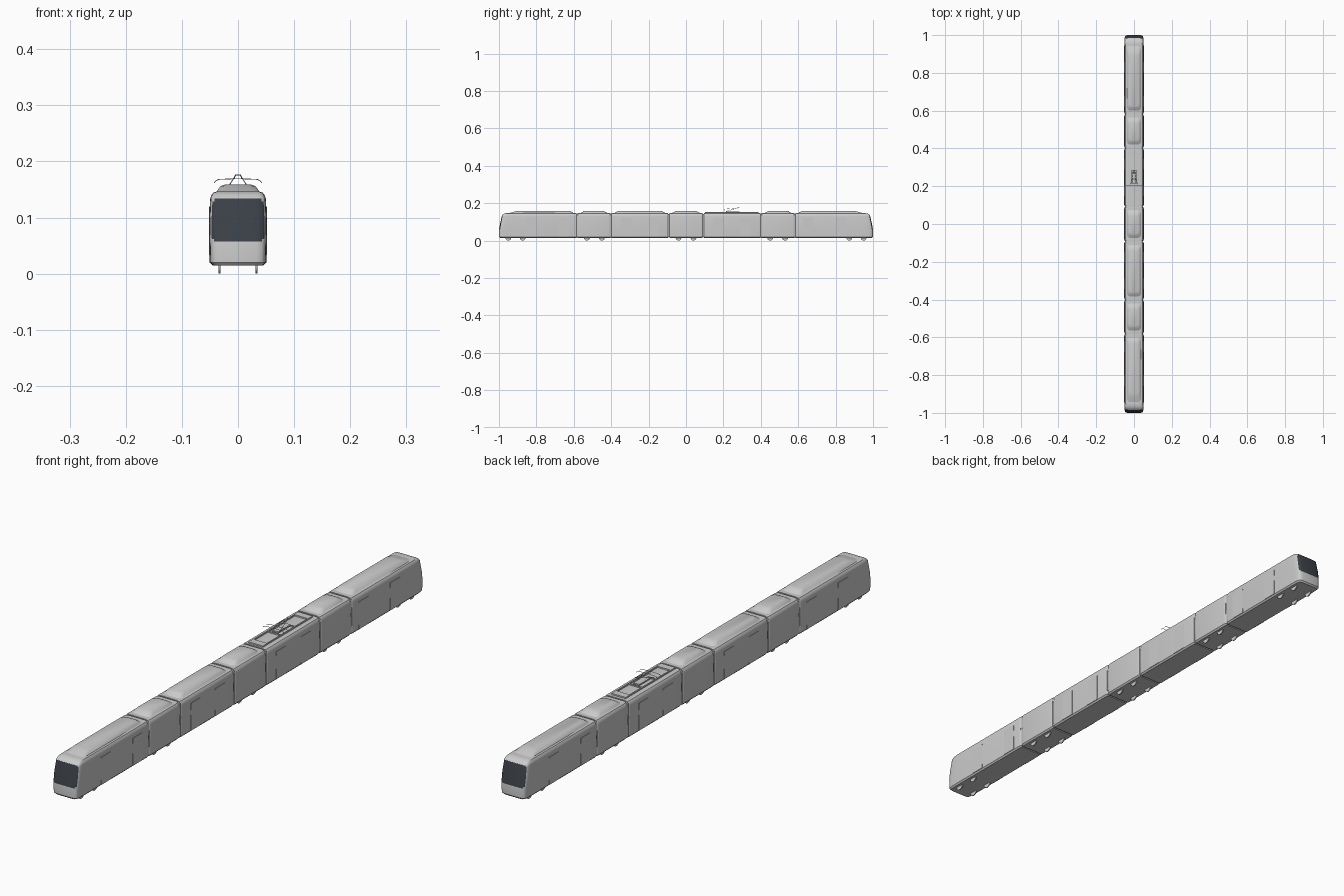
import bpy, bmesh, math
from mathutils import Vector

if "Cube" in bpy.data.objects:
    bpy.data.objects.remove(bpy.data.objects["Cube"])


def material(name, rgb):
    m = bpy.data.materials.new(name)
    m.use_nodes = True
    m.diffuse_color = (*rgb, 1)
    m.node_tree.nodes["Principled BSDF"].inputs["Base Color"].default_value = (*rgb, 1)
    return m


PAINT = material("light grey paint", (0.6, 0.6, 0.6))
GLASS = material("dark slate glass", (0.045, 0.054, 0.066))


def finish(bm, name, mats, smooth=True):
    bmesh.ops.recalc_face_normals(bm, faces=bm.faces)
    me = bpy.data.meshes.new(name)
    bm.to_mesh(me)
    bm.free()
    ob = bpy.data.objects.new(name, me)
    bpy.context.collection.objects.link(ob)
    for m in mats:
        me.materials.append(m)
    if smooth:
        bpy.ops.object.select_all(action="DESELECT")
        ob.select_set(True)
        bpy.context.view_layer.objects.active = ob
        bpy.ops.object.shade_smooth_by_angle(angle=math.radians(32))


def box(name, center, size, bevel=0):
    bm = bmesh.new()
    bmesh.ops.create_cube(bm, size=1)
    for v in bm.verts:
        v.co = Vector(a * b for a, b in zip(v.co, size)) + Vector(center)
    if bevel:
        bmesh.ops.bevel(bm, geom=bm.edges[:], offset=bevel, segments=2, affect="EDGES", profile=0.5)
    finish(bm, name, [PAINT], False)


def rod(name, points, radius):
    cu = bpy.data.curves.new(name, "CURVE")
    cu.dimensions = "3D"
    cu.bevel_depth = radius
    cu.bevel_resolution = 1
    cu.use_fill_caps = True
    sp = cu.splines.new("POLY")
    sp.points.add(len(points) - 1)
    for p, co in zip(sp.points, points):
        p.co = (*co, 1)
    cu.materials.append(PAINT)
    bpy.context.collection.objects.link(bpy.data.objects.new(name, cu))


# Half cross-section of a car from floor to roof: width, height, nose setback
SECTION = [(.045, .0145, .006), (.050, .02, .001), (.051, .057, 0), (.0511, .062, .001),
           (.0517, .09, .006), (.0499, .129, .015), (.0495, .134, .016), (.0475, .140, .022),
           (.044, .1445, .030), (.036, .147, .042)]
NOSE = [(0, .66), (.0025, .84), (.006, .915), (.013, .965), (.028, .99), (.06, 1)]
JOINT = [(0, .95), (.003, .985), (.007, 1)]
N = len(SECTION)


def car(name, y0, y1):
    bm = bmesh.new()
    rings = []

    def add_ring(end, inward, d, sx, nose):
        ring = []
        for side in (1, -1):
            for x, z, back in SECTION:
                y = d + (back * (1 - d / .06) if nose else 0)
                ring.append(bm.verts.new((side * x * sx, end + inward * y, z)))
        rings.append(ring)

    front, rear = y0 < -.99, y1 > .99
    for d, s in NOSE if front else JOINT:
        add_ring(y0, 1, d, s, front)
    for d, s in reversed(NOSE if rear else JOINT):
        add_ring(y1, -1, d, s, rear)
    # sides, roof and floor; the outer glass strip is shorter, giving cut corners
    for k, (a, b) in enumerate(zip(rings, rings[1:])):
        strip = k if front else len(rings) - 2 - k if rear else N
        rows = {0: range(2, 6), 1: range(3, 5)}.get(strip, ())
        for off in (0, N):
            for i in range(N - 1):
                f = bm.faces.new((a[off + i], a[off + i + 1], b[off + i + 1], b[off + i]))
                f.material_index = int(i in rows)
        for i in (0, N - 1):
            bm.faces.new((a[i], a[N + i], b[N + i], b[i]))
    # end walls in horizontal strips, glass between sill and lintel
    for ring, nose in ((rings[0], front), (rings[-1], rear)):
        for i in range(N - 1):
            f = bm.faces.new((ring[i], ring[i + 1], ring[N + i + 1], ring[N + i]))
            f.material_index = int(nose and 2 <= i < 6)
    finish(bm, name, [PAINT, GLASS])


def roof_hump(name, y0, y1, slope0, slope1):
    bm = bmesh.new()
    previous = None
    for x, z, t in ((.039, .145, 0), (.035, .151, .4), (.031, .156, .75), (.023, .159, 1)):
        a, b, c = y0 + slope0 * t, y1 - slope1 * t, .016
        outline = [(x - c, a), (x - c * .3, a + c * .3), (x, a + c),
                   (x, b - c), (x - c * .3, b - c * .3), (x - c, b)]
        outline += [(-px, py) for px, py in reversed(outline)]
        ring = [bm.verts.new((px, py, z)) for px, py in outline]
        if previous:
            for i in range(len(ring)):
                j = (i + 1) % len(ring)
                bm.faces.new((previous[i], previous[j], ring[j], ring[i]))
        previous = ring
    bm.faces.new(previous)
    finish(bm, name, [PAINT])


# Seven cars joined by bellows
JOINTS = [-1, -.582, -.402, -.092, .092, .402, .582, 1]
GAP = .003
for n, (a, b) in enumerate(zip(JOINTS, JOINTS[1:])):
    y0 = a + (GAP if n > 0 else 0)
    y1 = b - (GAP if n < 6 else 0)
    car(f"car_body_{n + 1}", y0, y1)
    if n > 0:
        box(f"bellows_{n}", (0, a, .08), (.095, .012, .125), .004)
    if n != 4:
        h0 = y0 + (.05 if n == 0 else .012)
        h1 = y1 - (.05 if n == 6 else .012)
        roof_hump(f"roof_hump_{n + 1}", h0, h1, .05 if n == 0 else .025, .05 if n == 6 else .025)

# Flush doors on both sides
for y in (-.83, -.65, -.317, -.175, .175, .317, .65, .83):
    for s in (1, -1):
        box("door", (s * .0509, y, .07), (.002, .056, .1))

# Wheels
for y in (-.95, -.873, -.53, -.45, -.04, .04, .45, .53, .873, .95):
    for s in (1, -1):
        bm = bmesh.new()
        bmesh.ops.create_cone(bm, cap_ends=True, segments=20, radius1=.016, radius2=.016, depth=.004)
        for v in bm.verts:
            x, yy, z = v.co
            v.co = (z + s * .033, yy + y, x + .016)
        finish(bm, "wheel", [PAINT])

# Equipment frame on the flat roof
for s in (1, -1):
    box("roof_rail", (s * .027, .245, .149), (.004, .28, .005))
for y in (.115, .375):
    box("roof_equipment_box", (0, y, .149), (.058, .026, .006))
for y in (.21, .29):
    box("roof_crossbar", (0, y, .149), (.052, .005, .004))

# Pantograph: base, folding arms and contact bows with drooping horns
box("pantograph_base", (0, .25, .153), (.024, .07, .005))
for s in (1, -1):
    rod("lower_arm", [(s * .017, .21, .155), (s * .004, .285, .176)], .0009)
    rod("upper_arm", [(s * .004, .285, .176), (s * .007, .215, .169)], .0008)
rod("arm_hinge", [(-.005, .285, .176), (.005, .285, .176)], .0012)
for y in (.205, .225):
    bow = [(.043, .162), (.039, .166), (.034, .168), (.01, .169)]
    path = bow + [(-x, z) for x, z in reversed(bow)]
    rod("contact_bow", [(x, y, z) for x, z in path], .0008)
